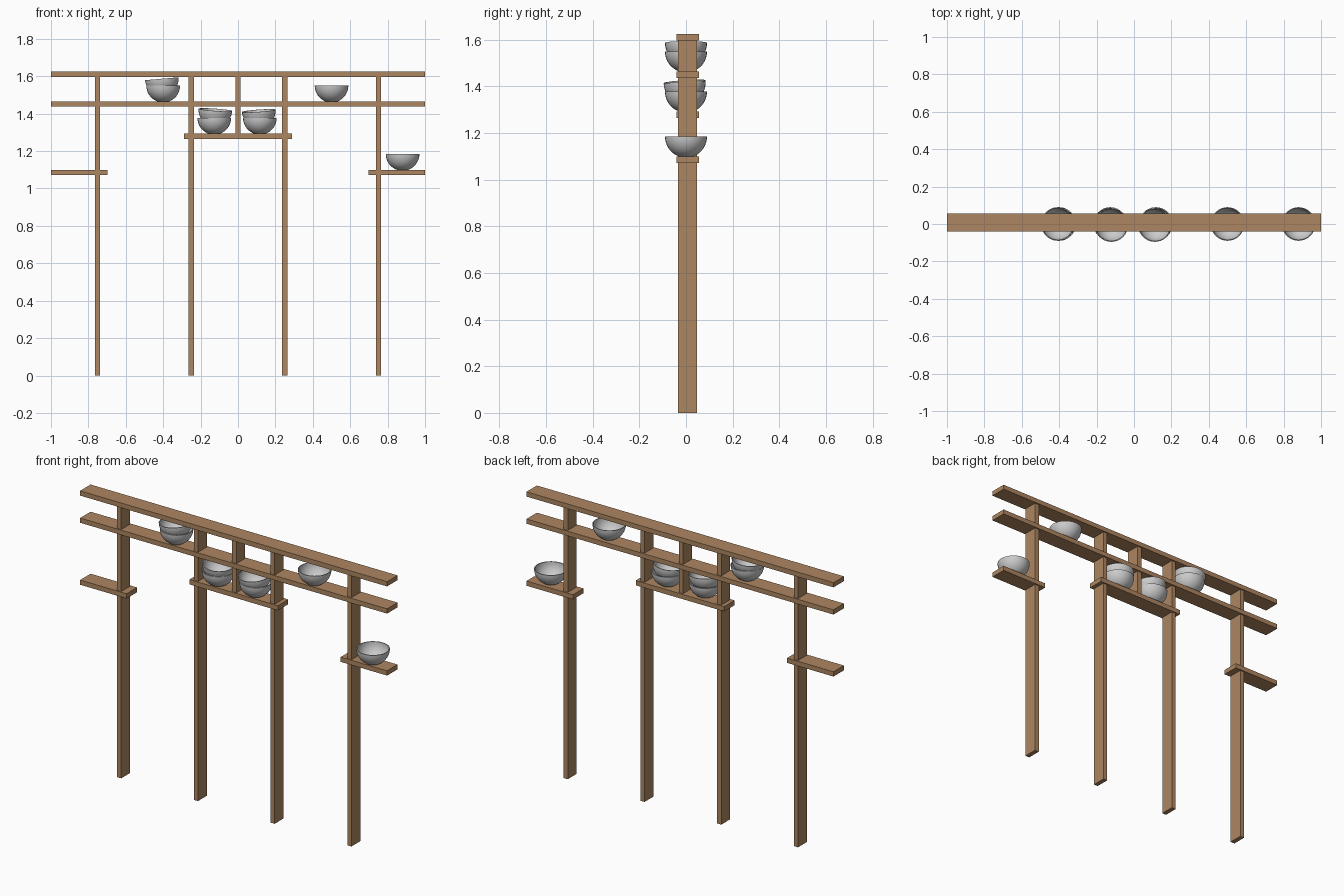
import bpy, bmesh, math
from mathutils import Matrix

if "Cube" in bpy.data.objects:
    bpy.data.objects.remove(bpy.data.objects["Cube"])

wood = bpy.data.materials.new("wood")
wood.diffuse_color = (0.42, 0.24, 0.12, 1)
wood.use_nodes = True
wood.node_tree.nodes["Principled BSDF"].inputs["Base Color"].default_value = wood.diffuse_color


def board(name, x0, x1, y0, y1, z0, z1):
    bm = bmesh.new()
    m = Matrix.Translation(((x0 + x1) / 2, (y0 + y1) / 2, (z0 + z1) / 2)) \
        @ Matrix.Diagonal((x1 - x0, y1 - y0, z1 - z0, 1))
    bmesh.ops.create_cube(bm, size=1, matrix=m)
    me = bpy.data.meshes.new(name)
    bm.to_mesh(me)
    bm.free()
    me.materials.append(wood)
    bpy.context.collection.objects.link(bpy.data.objects.new(name, me))


# Horizontal beams and shelves
for name, x0, x1, top in (("top_beam", -1, 1, 1.625), ("middle_beam", -1, 1, 1.465),
                          ("center_shelf", -0.288, 0.288, 1.293),
                          ("left_shelf", -1, -0.697, 1.10), ("right_shelf", 0.697, 1, 1.10)):
    board(name, x0, x1, -0.041, 0.056, top - 0.028, top)

# Upright posts and the short hanging post
for i, x in enumerate((-0.75, -0.25, 0.25, 0.75)):
    board(f"post_{i + 1}", x - 0.0135, x + 0.0135, -0.035, 0.048, 0, 1.60)
board("center_post", -0.0135, 0.0135, -0.035, 0.048, 1.28, 1.60)


# Bowl: revolved double-walled profile
R, H, T = 0.09, 0.085, 0.005
arc = [math.radians(20 + 70 * i / 9) for i in range(10)]
drop = math.cos(arc[0])
outer = [(R * math.sin(a), H * (1 - math.cos(a) / drop)) for a in arc]
inner = [((R - T) * math.sin(a), H - (H - T) * math.cos(a) / drop) for a in reversed(arc)]
profile = [(0, 0)] + outer + inner + [(0, T)]


def bowl(name, x, z, tilt_x=0, tilt_y=0):
    bm = bmesh.new()
    vs = [bm.verts.new((r, 0, h)) for r, h in profile]
    es = [bm.edges.new(p) for p in zip(vs, vs[1:])]
    bmesh.ops.spin(bm, geom=vs + es, cent=(0, 0, 0), axis=(0, 0, 1),
                   angle=math.tau, steps=32, use_merge=False)
    bmesh.ops.remove_doubles(bm, verts=bm.verts, dist=1e-5)
    bmesh.ops.recalc_face_normals(bm, faces=bm.faces)
    me = bpy.data.meshes.new(name)
    bm.to_mesh(me)
    bm.free()
    ob = bpy.data.objects.new(name, me)
    bpy.context.collection.objects.link(ob)
    ob.location = (x, 0, z)
    ob.rotation_euler = (math.radians(tilt_x), math.radians(tilt_y), 0)
    bpy.ops.object.select_all(action='DESELECT')
    ob.select_set(True)
    bpy.context.view_layer.objects.active = ob
    bpy.ops.object.shade_smooth_by_angle(angle=math.radians(35))


# Single bowls and the lower bowls of the stacks
for name, x, z in (("upper_left_bowl", -0.40, 1.465), ("center_left_bowl", -0.127, 1.293),
                   ("center_right_bowl", 0.117, 1.293), ("upper_right_bowl", 0.50, 1.465),
                   ("right_shelf_bowl", 0.88, 1.10)):
    bowl(name, x, z)

# Tilted bowls stacked on top
bowl("upper_left_stacked_bowl", -0.40, 1.502, 0, -5)
bowl("center_left_stacked_bowl", -0.127, 1.336, 4, 4)
bowl("center_right_stacked_bowl", 0.117, 1.331, 4, -4)
